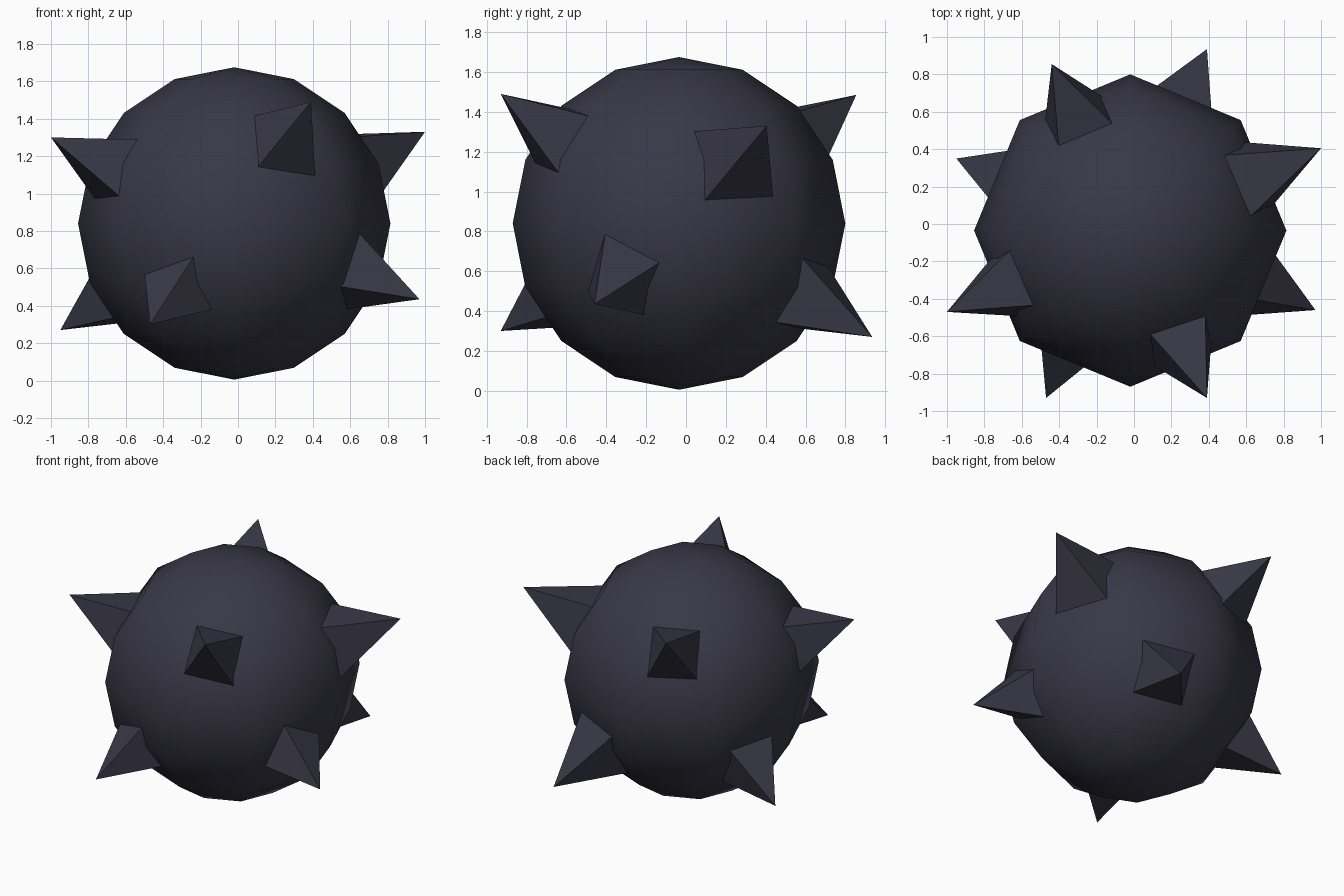
import bpy, bmesh
from mathutils import Vector, Matrix

if "Cube" in bpy.data.objects:
    bpy.data.objects.remove(bpy.data.objects["Cube"])

CENTRE = Vector((-0.02, -0.035, 0.84))
RADIUS = 0.835
SLOPE = 0.55        # spike half-diagonal per unit of height
BASE = 0.62         # distance of the buried spike base from the centre

metal = bpy.data.materials.new("dark slate")
metal.diffuse_color = (0.04, 0.039, 0.062, 1)
metal.use_nodes = True
metal.node_tree.nodes["Principled BSDF"].inputs["Base Color"].default_value = metal.diffuse_color


def add_object(name, bm, smooth):
    mesh = bpy.data.meshes.new(name)
    bm.normal_update()
    for f in bm.faces:
        f.smooth = smooth
    bm.to_mesh(mesh)
    bm.free()
    mesh.materials.append(metal)
    obj = bpy.data.objects.new(name, mesh)
    bpy.context.collection.objects.link(obj)
    return obj


# Round body: eight-sided, eight-ring ball
bm = bmesh.new()
bmesh.ops.create_uvsphere(bm, u_segments=8, v_segments=8, radius=RADIUS)
add_object("ball_body", bm, True).location = CENTRE


# Four-sided spike pointing outwards, rolled so one edge passes a given corner
def spike(name, tip, corner):
    tip = Vector(tip) - CENTRE
    axis = tip.normalized()
    corner = Vector(corner)
    side = (corner - axis * corner.dot(axis)).normalized()
    up = axis.cross(side)
    height = tip.length - BASE
    bm = bmesh.new()
    bmesh.ops.create_cone(bm, cap_ends=True, segments=4, radius1=SLOPE * height,
                          radius2=0, depth=height)
    bmesh.ops.remove_doubles(bm, verts=bm.verts, dist=1e-5)
    # start from a known corner on the local x axis
    first = max((v.co for v in bm.verts if v.co.z < 0), key=lambda c: c.x + 0.1 * c.y).copy()
    first.z = 0
    turn = first.to_track_quat('X', 'Z').to_matrix().inverted()
    frame = Matrix((side, up, axis)).transposed()
    bmesh.ops.transform(bm, verts=bm.verts, matrix=(frame @ turn).to_4x4())
    bmesh.ops.translate(bm, verts=bm.verts, vec=axis * (BASE + height / 2))
    add_object(name, bm, False).location = CENTRE


# name, tip position, base corner relative to the ball centre
for name, tip, corner in (
    ("spike_left_front_upper", (-1.00, -0.47, 1.30), (-0.51, -0.40, 0.45)),
    ("spike_front_right_upper", (0.39, -0.93, 1.49), (0.10, -0.55, 0.58)),
    ("spike_right_back_upper", (1.00, 0.405, 1.33), (0.64, 0.05, 0.48)),
    ("spike_front_left_lower", (-0.47, -0.93, 0.30), (-0.23, -0.74, -0.19)),
    ("spike_right_front_lower", (0.97, -0.46, 0.435), (0.67, -0.35, -0.11)),
    ("spike_left_back_lower", (-0.95, 0.35, 0.27), (-0.62, 0.43, -0.26)),
    ("spike_back_right_lower", (0.39, 0.935, 0.27), (0.42, 0.645, -0.22)),
    ("spike_back_left_upper", (-0.44, 0.855, 1.485), (-0.05, 0.56, 0.58)),
):
    spike(name, tip, corner)
